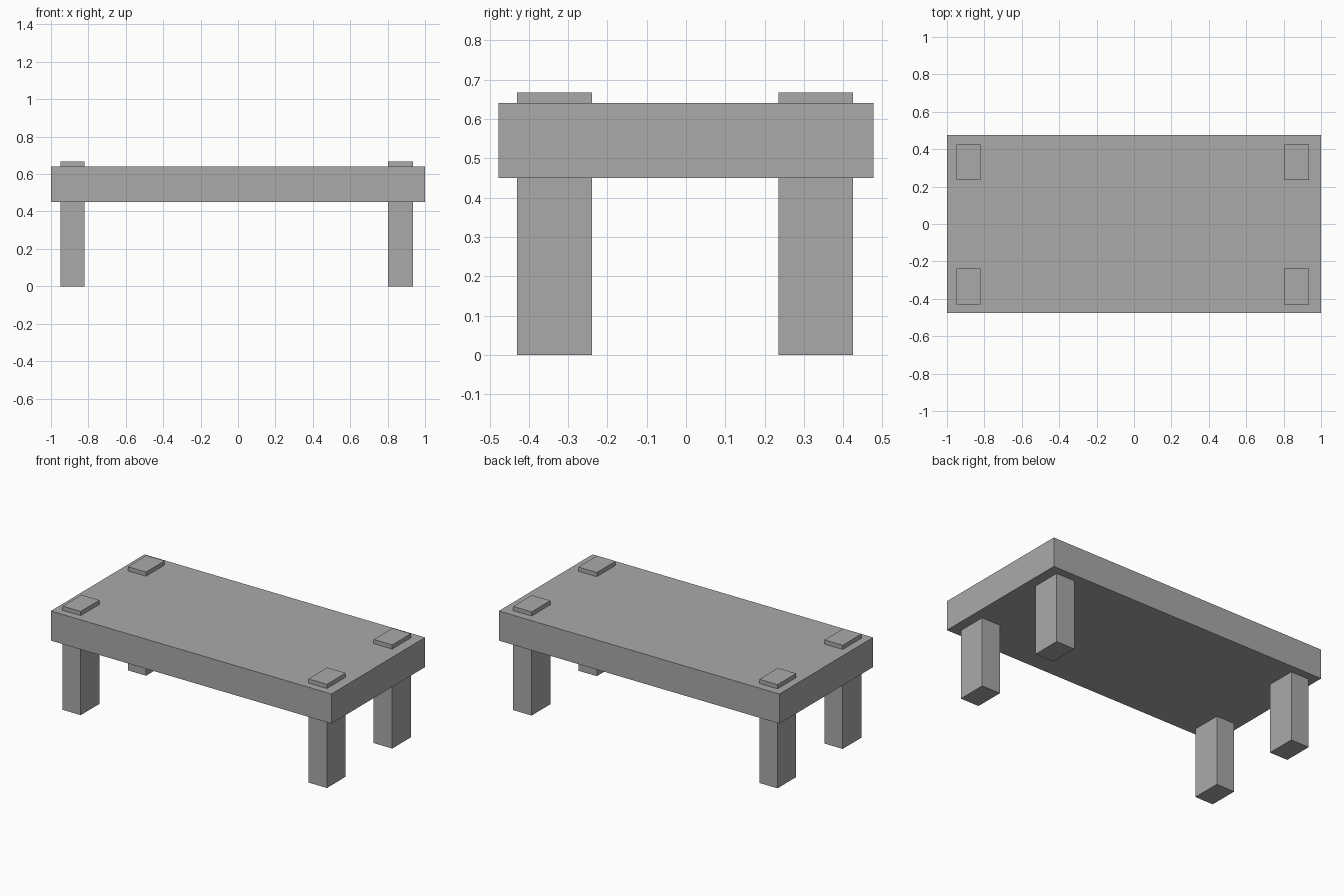
import bpy

if "Cube" in bpy.data.objects:
    bpy.data.objects.remove(bpy.data.objects["Cube"])

grey = bpy.data.materials.new("plain grey")
grey.diffuse_color = (0.40, 0.40, 0.40, 1)
grey.use_nodes = True
grey.node_tree.nodes["Principled BSDF"].inputs["Base Color"].default_value = grey.diffuse_color


def box(name, x, y, z):
    """Box spanning the given (min, max) ranges."""
    bpy.ops.mesh.primitive_cube_add(size=1, location=[sum(r) / 2 for r in (x, y, z)])
    ob = bpy.context.object
    ob.name = name
    ob.scale = [r[1] - r[0] for r in (x, y, z)]
    bpy.ops.object.transform_apply(location=False, rotation=False, scale=True)
    ob.data.materials.append(grey)
    return ob


# Thick table top
box("table_top", (-1, 1), (-0.477, 0.477), (0.45, 0.641))

# Legs run through the top and stand slightly proud of it
for side, x in (("left", (-0.95, -0.82)), ("right", (0.803, 0.935))):
    for end, y in (("front", (-0.43, -0.239)), ("back", (0.235, 0.425))):
        box(f"{end}_{side}_leg", x, y, (0, 0.668))
